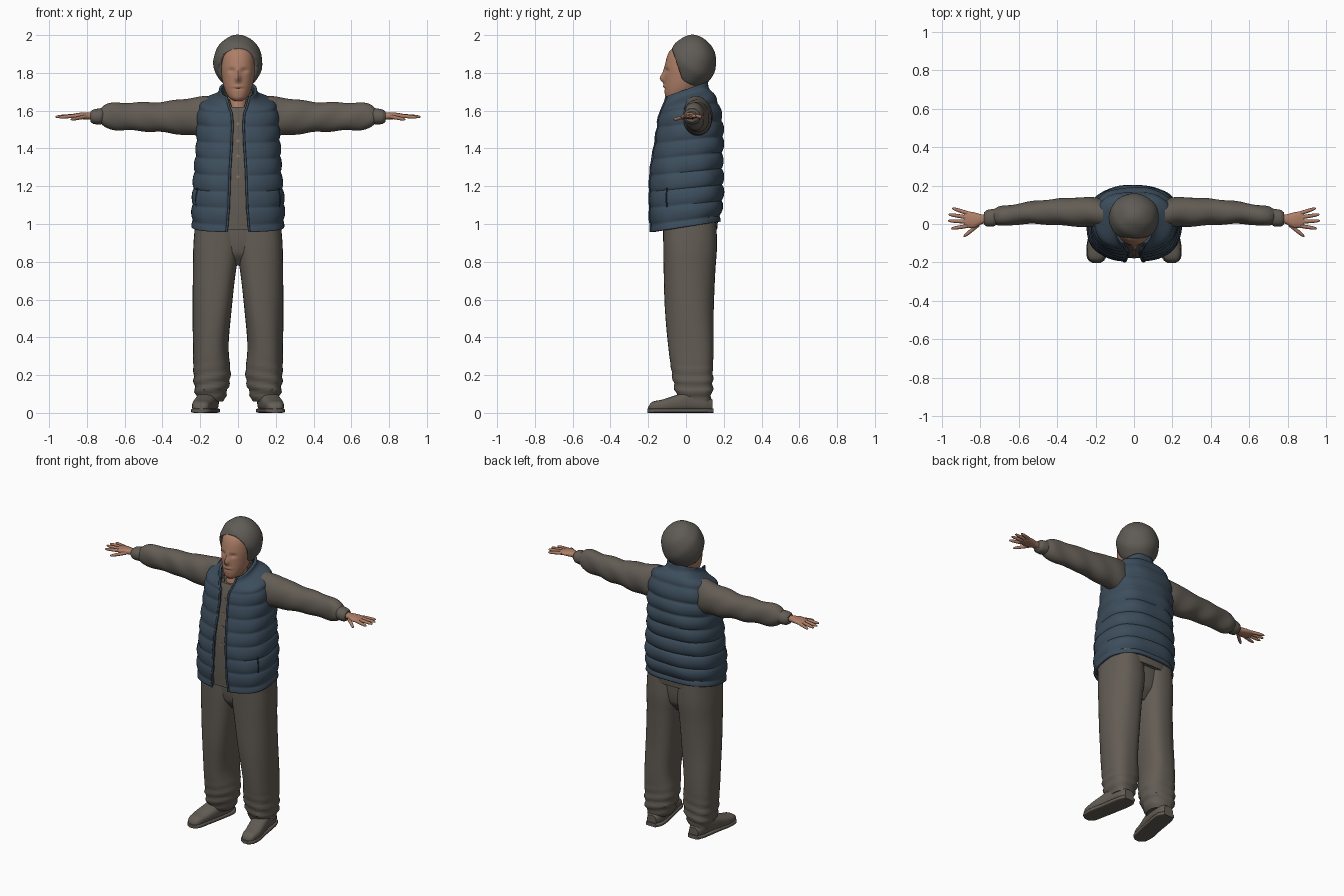
import bpy, bmesh, math
from mathutils import Vector

cube = bpy.data.objects.get("Cube")
if cube:
    bpy.data.objects.remove(cube, do_unlink=True)


def material(name, colour):
    mat = bpy.data.materials.new(name)
    mat.use_nodes = True
    mat.diffuse_color = (*colour, 1)
    mat.node_tree.nodes["Principled BSDF"].inputs["Base Color"].default_value = (*colour, 1)
    return mat


cloth = material("grey_brown_cloth", (.125, .108, .09))
wool = material("grey_wool", (.115, .105, .092))
padding = material("slate_blue_padding", (.046, .075, .108))
trim = material("dark_trim", (.02, .03, .042))
skin = material("skin", (.42, .21, .135))
tan = material("tan_button", (.3, .18, .12))


def finish(name, data, mat, mirror=False, thickness=0):
    """Link an object, give it a colour, smooth shading and modifiers."""
    obj = bpy.data.objects.new(name, data)
    bpy.context.collection.objects.link(obj)
    data.materials.append(mat)
    if data.id_type == "MESH":
        bpy.ops.object.select_all(action="DESELECT")
        obj.select_set(True)
        bpy.context.view_layer.objects.active = obj
        bpy.ops.object.shade_smooth_by_angle(angle=math.radians(50))
    if thickness:
        solid = obj.modifiers.new("thickness", "SOLIDIFY")
        solid.thickness = thickness
        solid.offset = -1
    if mirror:
        obj.modifiers.new("mirror", "MIRROR")
    return obj


def sample(rows, s):
    """Smooth interpolation of a table of cross-sections."""
    last = len(rows) - 1
    i = max(0, min(last - 1, sum(r[0] <= s for r in rows) - 1))
    step = rows[i + 1][0] - rows[i][0]
    u = (s - rows[i][0]) / step

    def slope(j, k):
        before, after = rows[max(j - 1, 0)], rows[min(j + 1, last)]
        return (after[k] - before[k]) / (after[0] - before[0]) * step

    ease = u * u * (3 - 2 * u)
    return [rows[i][k] * (1 - ease) + rows[i + 1][k] * ease
            + slope(i, k) * u * (1 - u) ** 2 - slope(i + 1, k) * u * u * (1 - u)
            for k in range(1, len(rows[0]))]


def surface_point(rows, s, u, axis="z", power=2.4, bulge=None):
    """Point on a rounded section spanning a_lo..a_hi and b_lo..b_hi."""
    a_lo, a_hi, b_lo, b_hi, *extra = sample(rows, s)
    gap, tilt = extra or (0, 0)
    ra, rb = (a_hi - a_lo) / 2, (b_hi - b_lo) / 2
    start = math.asin((gap / ra) ** (power / 2)) if gap else 0
    t = start + (2 * math.pi - 2 * start) * u
    swell = bulge(s, t) if bulge else 0

    def bend(v):
        return math.copysign(abs(v) ** (2 / power), v)

    db = -(rb + swell) * bend(math.cos(t))
    a, b = (a_lo + a_hi) / 2 + (ra + swell) * bend(math.sin(t)), (b_lo + b_hi) / 2 + db
    s += tilt * db
    return Vector({"x": (s, a, b), "y": (a, s, b), "z": (a, b, s)}[axis])


def loft(name, rows, mat, axis="z", rings=30, sides=40, power=2.4, bulge=None,
         shape=None, mirror=False, thickness=0):
    """Skin over the sections; tables with a gap column stay open in front."""
    bm = bmesh.new()
    is_open = len(rows[0]) > 5
    grid = []
    for i in range(rings + 1):
        s = rows[0][0] + (rows[-1][0] - rows[0][0]) * i / rings
        count = sides + is_open
        grid.append([bm.verts.new(surface_point(rows, s, j / sides, axis, power, bulge))
                     for j in range(count)])
    for low, high in zip(grid, grid[1:]):
        for j in range(sides):
            k = (j + 1) % len(low)
            bm.faces.new((low[j], low[k], high[k], high[j]))
    if not is_open:
        bm.faces.new(grid[0])
        bm.faces.new(grid[-1])
        bmesh.ops.recalc_face_normals(bm, faces=bm.faces)
    if shape:
        for v in bm.verts:
            shape(v.co)
    mesh = bpy.data.meshes.new(name)
    bm.to_mesh(mesh)
    bm.free()
    return finish(name, mesh, mat, mirror, thickness)


def tubes(name, paths, mat, radius, mirror=True):
    """Round tubes along paths of (point, relative radius)."""
    data = bpy.data.curves.new(name, "CURVE")
    data.dimensions = "3D"
    data.bevel_depth = radius
    data.bevel_resolution = 3
    data.use_fill_caps = True
    for path in paths:
        spline = data.splines.new("POLY")
        spline.points.add(len(path) - 1)
        for target, (place, size) in zip(spline.points, path):
            target.co = (*place, 1)
            target.radius = size
    return finish(name, data, mat, mirror)


def symmetric(rows):
    return [(z, -w, w, *rest) for z, w, *rest in rows]


# Trousers
def leg_folds(s, t):
    low = math.exp(-((s - .13) / .09) ** 2)
    return .006 * low * math.sin(s * 110 + 2 * math.sin(t)) + .004 * math.sin(3 * t + s * 5)


loft("trouser_legs", [
    (.06, .08, .215, -.03, .125), (.12, .058, .232, -.055, .142), (.2, .042, .237, -.07, .145),
    (.35, .05, .237, -.09, .15), (.55, .03, .237, -.11, .148), (.75, .008, .235, -.12, .153),
    (.88, -.01, .235, -.124, .16), (1.04, -.01, .225, -.125, .155)],
    cloth, rings=60, bulge=leg_folds, mirror=True)
loft("trouser_seat", symmetric([
    (.78, .06, -.05, .08), (.85, .15, -.1, .13), (1.04, .21, -.115, .145)]), cloth)

# Shoes
loft("shoes", [
    (-.2, .18, .212, .012, .03), (-.185, .158, .235, .005, .055), (-.12, .14, .243, .004, .072),
    (-.05, .122, .232, .004, .095), (.03, .105, .215, .004, .12), (.1, .103, .203, .004, .1),
    (.14, .12, .185, .01, .07)], cloth, axis="y", power=2.6, mirror=True)
loft("shoe_soles", [
    (-.203, .175, .215, 0, .022), (-.185, .15, .241, 0, .024), (-.12, .134, .247, 0, .024),
    (-.03, .115, .23, 0, .024), (.1, .095, .208, 0, .024), (.145, .115, .19, 0, .024)],
    cloth, axis="y", power=5, mirror=True)

# Shirt body, its collar and buttons
shirt = symmetric([
    (.97, .225, -.172, .165), (1.1, .225, -.178, .175), (1.3, .21, -.172, .175),
    (1.45, .2, -.148, .175), (1.56, .19, -.128, .16), (1.62, .13, -.105, .12)])
loft("shirt_body", shirt, cloth, power=2.5)
loft("shirt_collar", symmetric([
    (1.6, .1, -.115, .1, .03, .35), (1.65, .085, -.105, .09, .035, .36),
    (1.69, .078, -.1, .085, .05, .36)]), cloth, thickness=.008)
for number, height in enumerate((1.25, 1.36, 1.44, 1.53)):
    spot = surface_point(shirt, height, 0, power=2.5)
    tubes(f"shirt_button_{number}", [[(spot + Vector((0, y, 0)), 1) for y in (.004, -.003)]],
          tan, .008, mirror=False)

# Sleeves
def sleeve_folds(s, t):
    return .004 * math.sin(s * 38 + 2 * math.cos(t)) * math.sin(t + 1)


loft("sleeves", [
    (.16, -.02, .13, 1.46, 1.675), (.24, -.015, .14, 1.468, 1.67), (.35, -.01, .135, 1.48, 1.652),
    (.5, 0, .122, 1.492, 1.643), (.64, -.005, .1, 1.498, 1.642), (.7, -.01, .09, 1.51, 1.632),
    (.73, -.002, .075, 1.53, 1.612)], cloth, axis="x", rings=50, power=2.1,
    bulge=sleeve_folds, mirror=True)
loft("cuffs", [
    (.715, -.004, .075, 1.532, 1.612), (.73, -.012, .078, 1.527, 1.612),
    (.765, -.012, .072, 1.53, 1.606), (.78, -.002, .06, 1.54, 1.596)],
    cloth, axis="x", power=2.1, mirror=True)

# Hands
loft("palms", [
    (.74, .005, .05, 1.55, 1.59), (.79, 0, .05, 1.553, 1.59), (.83, -.02, .06, 1.555, 1.59),
    (.87, -.018, .066, 1.558, 1.584), (.885, -.012, .062, 1.562, 1.58)],
    skin, axis="x", power=2.2, rings=16, sides=24, mirror=True)


def digit(base, tip):
    base, tip = Vector(base), Vector(tip)
    sizes = ((0, 1), (.4, .95), (.75, .85), (.93, .6), (1, .25))
    return [(base.lerp(tip, f), r) for f, r in sizes]


tubes("fingers", [
    digit((.865, .056, 1.572), (.945, .082, 1.566)), digit((.87, .035, 1.573), (.965, .05, 1.568)),
    digit((.87, .012, 1.573), (.967, .017, 1.567)), digit((.865, -.01, 1.572), (.95, -.024, 1.565)),
    digit((.81, -.004, 1.568), (.885, -.066, 1.553))], skin, .0105)

# Padded vest with horizontal quilting, open down the front
def quilting(s, t):
    fade = max(0, min(1, (1.66 - s) / .06))
    rear = .5 + .25 * (1 - math.cos(t))
    ripple = .15 * math.sin(7 * t + s * 20)
    return .014 * fade * rear * (abs(math.sin(math.pi * s / .085)) ** .6 - .75 + ripple)


vest = symmetric([
    (.985, .244, -.188, .182, .06, .15), (1.1, .246, -.195, .196, .05, .1),
    (1.3, .231, -.188, .197, .042, .1), (1.45, .222, -.165, .198, .033, .1),
    (1.56, .217, -.148, .188, .03, .12), (1.62, .208, -.137, .17, .035, .2),
    (1.65, .188, -.128, .15, .045, .28), (1.67, .132, -.122, .127, .05, .32),
    (1.685, .108, -.12, .12, .055, .33), (1.712, .1, -.118, .115, .062, .35)])
loft("padded_vest", vest, padding, rings=110, sides=72, power=2.5, bulge=quilting, thickness=.015)


def vest_line(low, high, u):
    steps = 24
    return [(surface_point(vest, low + (high - low) * i / steps, u, power=2.5, bulge=quilting), 1)
            for i in range(steps + 1)]


tubes("vest_zip_edges", [vest_line(.985, 1.712, 0)], padding, .006)
tubes("pocket_zips", [vest_line(1.1, 1.2, .16)], trim, .004)

# Neck and head
loft("neck", symmetric([
    (1.54, .06, -.108, .05), (1.62, .055, -.092, .055), (1.72, .055, -.07, .07)]), skin, power=2)


def face_features(co):
    def push(x, z, width, height, depth):
        if co.y < 0:
            co.y += depth * math.exp(-((abs(co.x) - x) / width) ** 2 - ((co.z - z) / height) ** 2)
    push(0, 1.77, .014, .022, -.022)
    push(0, 1.8, .011, .03, -.008)
    push(.034, 1.812, .018, .013, .01)
    push(0, 1.728, .025, .008, -.006)
    push(0, 1.716, .025, .004, .004)


loft("head", symmetric([
    (1.652, .022, -.095, -.04), (1.668, .046, -.108, 0), (1.71, .07, -.114, .06),
    (1.77, .085, -.114, .1), (1.84, .09, -.111, .11), (1.91, .083, -.09, .105),
    (1.95, .055, -.05, .08)]), skin, rings=60, sides=72, power=2.1, shape=face_features)

# Knitted hat: a lumpy dome cut open around the face and the nape
bm = bmesh.new()
bmesh.ops.create_uvsphere(bm, u_segments=48, v_segments=32, radius=1)
for v in bm.verts:
    lump = 1 + .018 * math.sin(4 * v.co.x + 5 * v.co.z) * math.cos(5 * v.co.y + 3 * v.co.z)
    v.co = Vector((v.co.x * .13, v.co.y * .126, v.co.z * .142)) * lump + Vector((0, .033, 1.858))
for place, normal in (((0, -.072, 1.92), (0, -.95, -.32)), ((0, 0, 1.728), (0, 0, -1))):
    bmesh.ops.bisect_plane(bm, geom=bm.verts[:] + bm.edges[:] + bm.faces[:],
                           plane_co=place, plane_no=normal, clear_outer=True)
hat_mesh = bpy.data.meshes.new("knitted_hat")
bm.to_mesh(hat_mesh)
bm.free()
finish("knitted_hat", hat_mesh, wool, thickness=.02)
